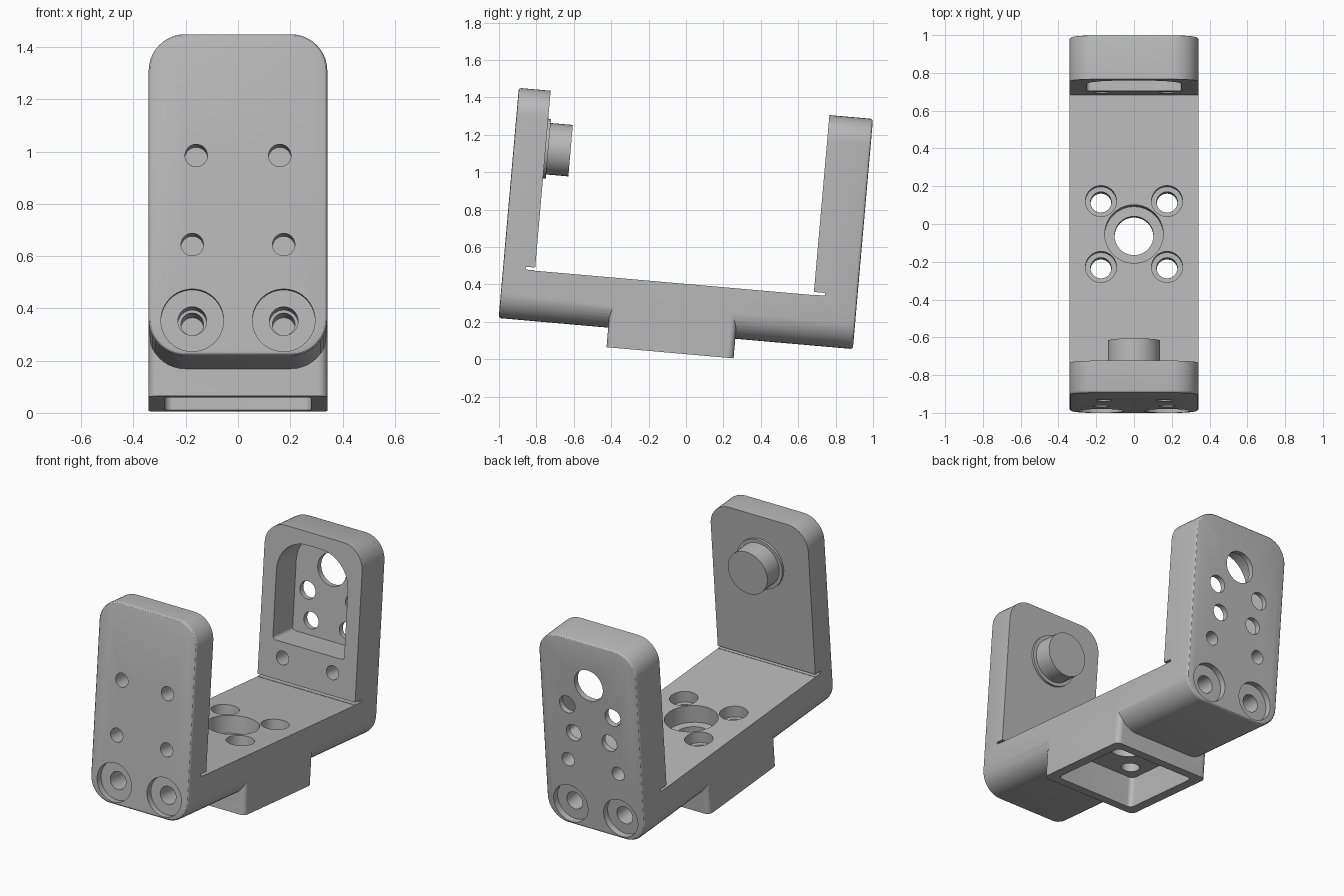
import bpy, bmesh
from math import sin, cos, pi, radians
from mathutils import Matrix

cube = bpy.data.objects.get("Cube")
if cube:
    bpy.data.objects.remove(cube, do_unlink=True)

grey = bpy.data.materials.new("matt grey")
grey.use_nodes = True
grey.diffuse_color = (0.48, 0.48, 0.48, 1)
grey.node_tree.nodes["Principled BSDF"].inputs["Base Color"].default_value = grey.diffuse_color

HALF = 0.342                     # half width of the bracket
FRONT, BACK = -1.017, 0.884      # outer faces
FRONT_IN, BACK_IN = -0.846, 0.65  # inner faces of the two arms
BOTTOM, DECK, TOP = 0.132, 0.401, 1.367
MID = -0.088                     # centre of the base block
TILT = radians(-5)


def finish(name, bm):
    bmesh.ops.recalc_face_normals(bm, faces=bm.faces)
    mesh = bpy.data.meshes.new(name)
    bm.to_mesh(mesh)
    bm.free()
    mesh.materials.append(grey)
    obj = bpy.data.objects.new(name, mesh)
    bpy.context.collection.objects.link(obj)
    return obj


def prism(name, half, v0, v1, r_low, r_high, axis, a0, a1):
    """Rounded rectangle across x and v, extruded along the axis from a0 to a1."""
    corners = [(half, v1, r_high, 0), (-half, v1, r_high, 1),
               (-half, v0, r_low, 2), (half, v0, r_low, 3)]
    bm = bmesh.new()
    ring = []
    for x, v, r, quarter in corners:
        cx = x - r if x > 0 else x + r
        cv = v - r if v == v1 else v + r
        steps = 10 if r else 0
        for i in range(steps + 1):
            a = (quarter + i / max(steps, 1)) * pi / 2
            px, pv = cx + r * cos(a), cv + r * sin(a)
            ring.append(bm.verts.new((px, a0, pv) if axis == "Y" else (px, pv, a0)))
    face = bm.faces.new(ring)
    new = bmesh.ops.extrude_face_region(bm, geom=[face])["geom"]
    move = (0, a1 - a0, 0) if axis == "Y" else (0, 0, a1 - a0)
    bmesh.ops.translate(bm, vec=move, verts=[g for g in new if isinstance(g, bmesh.types.BMVert)])
    return finish(name, bm)


def cylinder(name, x, v, r, axis, a0, a1):
    bm = bmesh.new()
    bmesh.ops.create_cone(bm, cap_ends=True, segments=40, radius1=r, radius2=r, depth=abs(a1 - a0))
    mid = (a0 + a1) / 2
    if axis == "Y":
        bm.transform(Matrix.Translation((x, mid, v)) @ Matrix.Rotation(pi / 2, 4, "X"))
    else:
        bm.transform(Matrix.Translation((x, v, mid)))
    return finish(name, bm)


def apply(obj, mod):
    bpy.ops.object.select_all(action="DESELECT")
    bpy.context.view_layer.objects.active = obj
    obj.select_set(True)
    bpy.ops.object.modifier_apply(modifier=mod.name)


def combine(obj, other, operation="DIFFERENCE"):
    mod = obj.modifiers.new("combine", "BOOLEAN")
    mod.operation, mod.solver, mod.object = operation, "EXACT", other
    apply(obj, mod)
    bpy.data.objects.remove(other, do_unlink=True)


def drill(x, v, r, axis, a0, a1):
    for side in ((-1, 1) if x else (1,)):
        combine(bracket, cylinder("drill", x * side, v, r, axis, a0, a1))


# Bracket: one rounded bar with softened ends, hollowed into a U
bracket = prism("bracket", HALF, BOTTOM, TOP, 0.14, 0.14, "Y", FRONT, BACK)
bevel = bracket.modifiers.new("soft ends", "BEVEL")
bevel.width, bevel.segments, bevel.limit_method = 0.014, 3, "ANGLE"
bevel.angle_limit = radians(40)
apply(bracket, bevel)
combine(bracket, prism("gap", 1, DECK, 2, 0, 0, "Y", FRONT_IN, BACK_IN))

# Relief slots where the arms meet the deck
combine(bracket, prism("slot", 1, DECK + 0.002, DECK + 0.017, 0, 0, "Y", FRONT_IN - 0.05, FRONT_IN + 0.02))
combine(bracket, prism("slot", 1, DECK + 0.002, DECK + 0.017, 0, 0, "Y", BACK_IN - 0.02, BACK_IN + 0.06))

# Base block with a pocket underneath
combine(bracket, prism("block", HALF, MID - 0.341, MID + 0.341, 0.035, 0.035, "Z", 0.027, 0.33), "UNION")
combine(bracket, prism("pocket", 0.28, MID - 0.28, MID + 0.28, 0.03, 0.03, "Z", -0.1, 0.22))

# Stepped holes through the deck
drill(0, MID, 0.155, "Z", DECK - 0.11, 0.6)
drill(0, MID, 0.103, "Z", 0.1, 0.6)
for v in (MID - 0.175, MID + 0.175):
    drill(0.175, v, 0.082, "Z", DECK - 0.07, 0.6)
    drill(0.175, v, 0.055, "Z", 0.1, 0.6)

# Screw recesses at the foot of both arms
for face, inward in ((FRONT, 1), (BACK, -1)):
    for r, depth in ((0.12, 0.04), (0.055, 0.18), (0.043, 0.38)):
        drill(0.175, 0.267, r, "Y", face - 0.1 * inward, face + depth * inward)

# Blind holes in the front arm
for x, v in ((0.16, 0.9), (0.175, 0.558)):
    drill(x, v, 0.043, "Y", FRONT - 0.1, FRONT + 0.13)

# Back arm: arched pocket inside, holes through the thin wall
combine(bracket, prism("arch", 0.25, 0.655, 1.285, 0.02, 0.2, "Y", BACK_IN - 0.1, BACK - 0.035))
for x, v, r in ((0, 1.09, 0.1), (0.16, 0.923, 0.055), (0.125, 0.746, 0.052), (0.175, 0.558, 0.043)):
    drill(x, v, r, "Y", BACK_IN - 0.1, BACK + 0.1)

# Pivot pin and its collar on the front arm
pin = cylinder("pivot_pin", 0, 1.057, 0.138, "Y", FRONT_IN - 0.01, -0.712)
collar = cylinder("pin_collar", 0, 1.057, 0.16, "Y", FRONT_IN - 0.01, FRONT_IN + 0.015)

# Shade and lean the whole assembly
for obj in (bracket, pin, collar):
    obj.rotation_euler.x = TILT
    bpy.ops.object.select_all(action="DESELECT")
    bpy.context.view_layer.objects.active = obj
    obj.select_set(True)
    bpy.ops.object.shade_smooth_by_angle(angle=radians(30))
